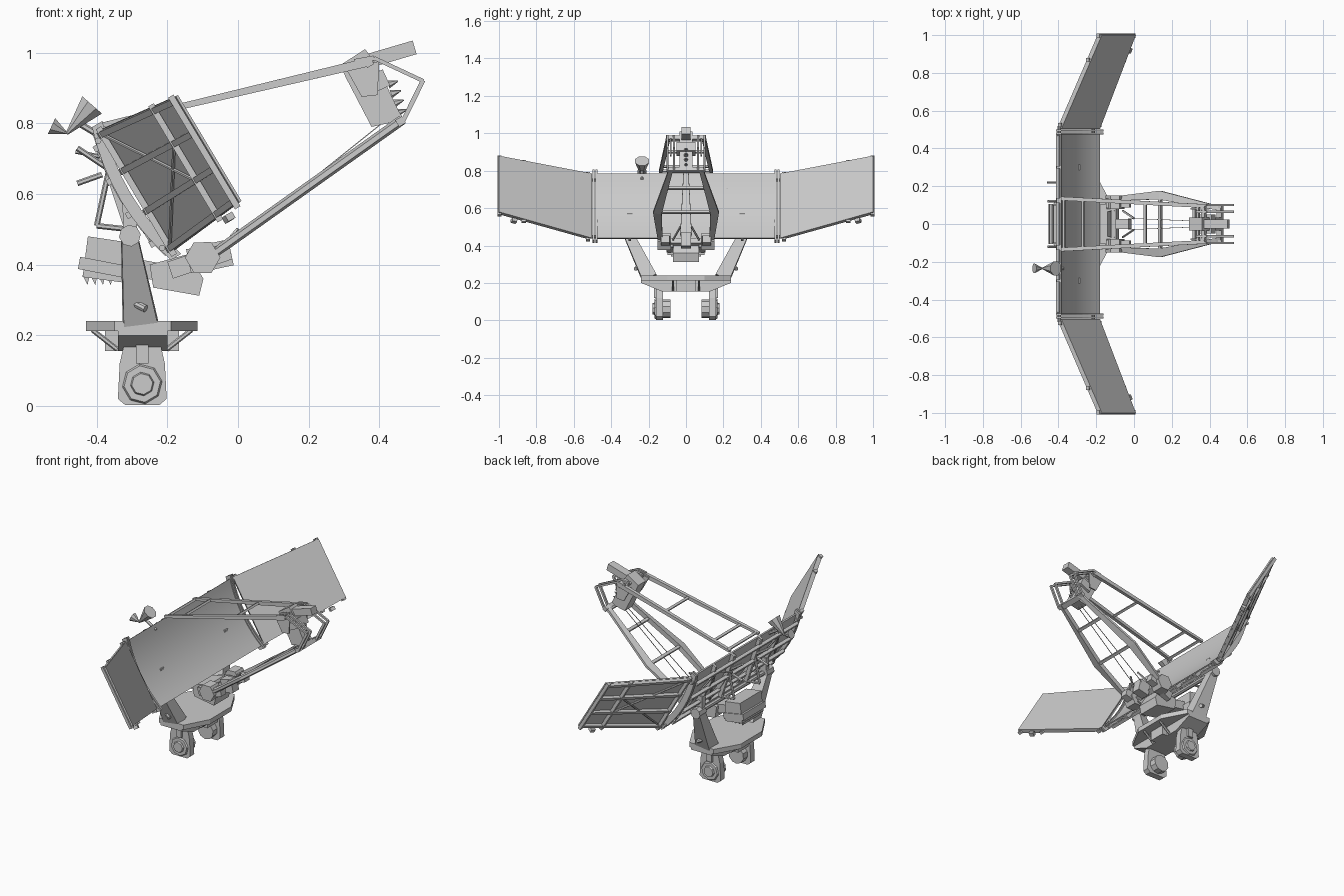
import bpy, bmesh, math
from mathutils import Vector as V

N = V((0.86, 0, 0.51))                              # direction the reflector faces
B, T = V((-0.18, 0, 0.44)), V((-0.385, 0, 0.785))   # reflector bottom and top edges


def make(name, verts, faces):
    me = bpy.data.meshes.new(name)
    me.from_pydata([tuple(v) for v in verts], [], faces)
    bm = bmesh.new()
    bm.from_mesh(me)
    bmesh.ops.recalc_face_normals(bm, faces=bm.faces)
    bm.to_mesh(me)
    bm.free()
    ob = bpy.data.objects.new(name, me)
    bpy.context.collection.objects.link(ob)
    return ob


def loft(name, a, b):
    """Closed solid between two matching rings."""
    n = len(a)
    faces = [(i, (i + 1) % n, n + (i + 1) % n, n + i) for i in range(n)]
    return make(name, list(a) + list(b), faces + [tuple(range(n)), tuple(range(n, 2 * n))])


def axes(p, q):
    d = (q - p).normalized()
    ref = N if abs(d.y) > 0.85 else V((0, 1, 0))
    u = (ref - d * ref.dot(d)).normalized()
    return u, d.cross(u)


def beam(name, p, q, s0, s1=None):
    """Box beam; sizes are (across y, in profile) at either end."""
    p, q = V(p), V(q)
    u, w = axes(p, q)
    ring = lambda c, s: [c + u * s[0] * i / 2 + w * s[1] * j / 2
                         for i, j in ((-1, -1), (1, -1), (1, 1), (-1, 1))]
    return loft(name, ring(p, s0), ring(q, s1 or s0))


def tube(name, p, q, r0, r1=None, sides=8):
    p, q = V(p), V(q)
    u, w = axes(p, q)
    r1 = r0 if r1 is None else r1
    ring = lambda c, r: [c + (u * math.cos(a) + w * math.sin(a)) * r for a in
                         [math.tau * (i + 0.5) / sides for i in range(sides)]]
    return loft(name, ring(p, r0), ring(q, r1))


def prism(name, pts, lo, hi, axis='y'):
    f = {'x': lambda a, b, c: V((c, a, b)), 'y': lambda a, b, c: V((a, c, b)),
         'z': lambda a, b, c: V((a, b, c))}[axis]
    return loft(name, [f(*p, lo) for p in pts], [f(*p, hi) for p in pts])


def curve(t, y=0, d=0.0):
    """Point on the parabolic section, d behind the surface."""
    return B.lerp(T, t) - N * (4 * 0.03 * t * (1 - t) + d) + V((0, y, 0))


# Curved centre reflector
K = 16
sec = [curve(i / K) for i in range(K + 1)] + [curve(i / K, 0, 0.008) for i in range(K, -1, -1)]
strip = [(p.x, p.z) for p in sec]
ob = prism('centre_reflector', strip, -0.478, 0.478)
bpy.context.view_layer.objects.active = ob
ob.select_set(True)
bpy.ops.object.shade_smooth_by_angle(angle=math.radians(30))
ob.select_set(False)

# Curved ribs behind the reflector
def rib(name, y0, y1, front, depth, over=0.0):
    ts = [-over + (1 + 2 * over) * i / 8 for i in range(9)]
    pts = [curve(t, 0, front) for t in ts] + [curve(t, 0, depth) for t in reversed(ts)]
    prism(name, [(p.x, p.z) for p in pts], y0, y1)

for s in (1, -1):
    rib('end_rib', s * 0.474, s * 0.484, -0.006, 0.028, 0.045)
    rib('hinge_rib', s * 0.49, s * 0.499, -0.006, 0.028, 0.045)
    for y in (0.13, 0.3):
        rib('back_rib', s * y - 0.007, s * y + 0.007, 0.007, 0.03)
    for t in (0.06, 0.94):
        tube('wing_hinge', curve(t, s * 0.465, 0.02), curve(t, s * 0.52, 0.02), 0.009)
for t in (0.12, 0.38, 0.65, 0.9):
    beam('back_rail', curve(t, -0.475, 0.03), curve(t, 0.475, 0.03), (0.018, 0.018))
for s in (1, -1):
    for a, b in ((0.13, 0.3), (0.47, 0.3)):
        tube('back_brace', curve(0.12, s * a, 0.032), curve(0.9, s * b, 0.032), 0.005, sides=5)

# Flat folded wings with back frames
for s in (1, -1):
    c = [V((-0.18, s * 0.503, 0.44)), V((0.01, s, 0.58)), V((-0.17, s, 0.88)), V((-0.385, s * 0.503, 0.785))]
    wn = (c[1] - c[0]).cross(c[3] - c[0]).normalized()
    if wn.x < 0:
        wn = -wn
    loft('wing_panel', c, [p - wn * 0.008 for p in c])
    W = lambda u, t, d=0.016: c[0].lerp(c[1], u).lerp(c[3].lerp(c[2], u), t) - wn * d
    for u in (0.03, 0.72, 0.98):
        beam('wing_rib', W(u, -0.03), W(u, 1.02), (0.022, 0.018))
    for t in (0.03, 0.34, 0.67, 0.97):
        beam('wing_rail', W(0.01, t), W(0.99, t), (0.018, 0.018))
    tube('wing_brace', W(0.05, 0.05), W(0.7, 0.65), 0.005, sides=5)
    tube('wing_brace', W(0.05, 0.95), W(0.7, 0.35), 0.005, sides=5)
    beam('wing_latch', W(0.8, -0.05), W(0.85, -0.05), (0.025, 0.02))

# Pedestal platform and hull
prism('platform', [(-0.43, -0.1), (-0.35, -0.24), (-0.19, -0.24), (-0.115, -0.1),
                   (-0.115, 0.1), (-0.19, 0.24), (-0.35, 0.24), (-0.43, 0.1)], 0.212, 0.24, 'z')
prism('hull', [(-0.24, 0.22), (-0.24, 0.2), (-0.13, 0.155), (0.13, 0.155), (0.24, 0.2), (0.24, 0.22)],
      -0.34, -0.2, 'x')
for x in (-1, 1):
    beam('platform_mount', (-0.272 + x * 0.06, 0, 0.19), (-0.272 + x * 0.105, 0, 0.19), (0.1, 0.07))
    for y in (-0.07, 0.07):
        tube('platform_strut', (-0.272 + x * 0.07, y, 0.16), (-0.272 + x * 0.14, y, 0.215), 0.007, sides=6)

# Feet with bearing drums
for s in (1, -1):
    prism('foot_leg', [(-0.312, 0.22), (-0.335, 0.12), (-0.34, 0.02), (-0.32, 0.003), (-0.222, 0.003),
                       (-0.202, 0.02), (-0.207, 0.12), (-0.23, 0.22)], s * 0.122, s * 0.16)
    tube('foot_cap', (-0.271, s * 0.155, 0.062), (-0.271, s * 0.168, 0.062), 0.06, 0.052)
    tube('foot_hub', (-0.271, s * 0.165, 0.062), (-0.271, s * 0.178, 0.062), 0.035, 0.03)
    tube('foot_drum', (-0.271, s * 0.125, 0.062), (-0.271, s * 0.082, 0.062), 0.05, sides=10)
    beam('leg_stiffener', (-0.271, s * 0.165, 0.12), (-0.271, s * 0.165, 0.23), (0.014, 0.035))

    # Yoke arms and elevation pivots
    beam('yoke_arm', (-0.275, s * 0.195, 0.225), (-0.308, s * 0.32, 0.485), (0.08, 0.1), (0.05, 0.045))
    tube('pivot', (-0.306, s * 0.285, 0.482), (-0.306, s * 0.35, 0.482), 0.031)
    beam('pivot_lug', (-0.306, s * 0.3, 0.485), curve(0.45, s * 0.3, 0.01), (0.03, 0.04))
    tube('arm_knob', (-0.3, s * 0.25, 0.295), (-0.262, s * 0.27, 0.275), 0.011)

    # Braced frames behind the reflector
    y = s * 0.12
    mast = [(-0.4, y, 0.51), (-0.365, y, 0.67), (-0.455, y, 0.73), (-0.385, y, 0.655), (-0.455, y, 0.63)]
    for a, b in ((0, 1), (1, 2), (3, 4)):
        tube('rear_strut', mast[a], mast[b], 0.008, sides=6)
    tube('rear_strut', mast[0], (-0.31, y, 0.5), 0.008, sides=6)
    beam('rear_post', (-0.31, y, 0.5), (-0.4, y, 0.77), (0.018, 0.022))
tube('pivot_shaft', (-0.306, -0.3, 0.482), (-0.306, 0.3, 0.482), 0.014)

# Tilting counterweight box with fins and the cradle beam
prism('counterweight', [(-0.425, 0.48), (-0.44, 0.365), (-0.33, 0.35), (-0.325, 0.465)], -0.1, 0.1)
beam('counterweight_band', (-0.45, 0, 0.405), (-0.32, 0, 0.38), (0.21, 0.035))
for i in range(4):
    x = -0.43 + i * 0.022
    prism('cooling_fin', [(x - 0.01, 0.37), (x + 0.01, 0.37), (x + 0.004, 0.342)], -0.08, 0.08)
beam('cradle_beam', (-0.34, 0, 0.4), (-0.2, 0, 0.375), (0.1, 0.05))
prism('cradle_box', [(-0.25, 0.4), (-0.24, 0.335), (-0.11, 0.312), (-0.098, 0.36), (-0.14, 0.43)], -0.07, 0.07)

# Lower boom hinge drums
for s in (1, -1):
    tube('hinge_drum', (-0.1, s * 0.08, 0.42), (-0.1, s * 0.152, 0.42), 0.05, sides=6)
    beam('hinge_bracket', (-0.14, s * 0.11, 0.41), (-0.02, s * 0.11, 0.435), (0.05, 0.07), (0.045, 0.04))
    beam('cradle_arm', (-0.19, s * 0.08, 0.385), (-0.1, s * 0.09, 0.415), (0.04, 0.05))
    tube('lower_strut', (-0.06, s * 0.07, 0.43), (0.0, s * 0.03, 0.5), 0.006, sides=5)
beam('hinge_axle', (-0.1, -0.1, 0.42), (-0.1, 0.1, 0.42), (0.03, 0.03))
beam('drive_unit', (-0.09, 0, 0.42), (-0.02, 0, 0.435), (0.055, 0.075))

# Lower boom: two bulged rails with cross bars
low0, low1 = V((-0.07, 0, 0.43)), V((0.465, 0, 0.81))
for s in (1, -1):
    up = V((-0.58, 0, 0.82)) * 0.014
    st = [(0.0, 0.125, 0.15), (0.39, 0.13, 0.176), (0.95, 0.075, 0.098), (1.0, 0.07, 0.095)]
    for (t0, i0, o0), (t1, i1, o1) in zip(st, st[1:]):
        ring = lambda t, i, o: [low0.lerp(low1, t) + V((0, s * y, 0)) + up * k
                                for y, k in ((i, -1), (o, -0.5), (o, 0.5), (i, 1))]
        loft('lower_boom_rail', ring(t0, i0, o0), ring(t1, i1, o1))
    # Upper boom rails
    beam('upper_boom_rail', (-0.385, s * 0.135, 0.795), (0.375, s * 0.095, 0.975), (0.02, 0.014), (0.02, 0.025))
    tube('boom_cable', (-0.03, s * 0.03, 0.45), (0.42, s * 0.012, 0.81), 0.002, sides=4)
for t, y in ((0.39, 0.14), (0.73, 0.105), (0.97, 0.085)):
    p = low0.lerp(low1, t)
    beam('lower_crossbar', p - V((0, y, 0)), p + V((0, y, 0)), (0.016, 0.016))
for x, y in ((-0.37, 0.135), (-0.27, 0.13), (0.06, 0.113), (0.34, 0.1)):
    z = 0.795 + (x + 0.385) * 0.237
    beam('upper_crossbar', (x, -y, z), (x, y, z), (0.013, 0.013))

# Feed head: plate, horn housing and bent guard rods
prism('feed_body', [(0.29, 0.965), (0.305, 0.93), (0.378, 0.79), (0.47, 0.81), (0.455, 0.835),
                    (0.39, 0.97), (0.36, 1.01)], -0.035, 0.035)
beam('feed_housing', (0.33, 0, 0.965), (0.5, 0, 1.015), (0.05, 0.04))
beam('feed_base', (0.355, 0, 0.9), (0.42, 0, 0.93), (0.1, 0.05))
for i in range(4):
    c = V((0.425 + i * 0.008, 0, 0.91 - i * 0.027))
    tube('feed_horn', c, c + V((0.028, 0, 0.01)), 0.012, 0.002, sides=6)
for x, z in ((0.37, 0.972), (0.46, 0.805)):
    beam('feed_crossbar', (x, -0.105, z), (x, 0.105, z), (0.022, 0.022))
for y in (-0.1, -0.065, 0.065, 0.1):
    beam('guard_rod', (0.33, y, 0.975), (0.385, y, 0.985), (0.012, 0.014))
    beam('guard_rod', (0.385, y, 0.985), (0.524, y, 0.92), (0.011, 0.011))
    beam('guard_rod', (0.524, y, 0.922), (0.468, y, 0.808), (0.011, 0.013))
for s in (1, -1):
    prism('feed_side_plate', [(0.3, 0.965), (0.35, 0.875), (0.395, 0.88), (0.4, 0.975)], s * 0.078, s * 0.086)

# Small auxiliary twin-cone aerial on the rear
tube('aerial_dish', (-0.485, -0.235, 0.77), (-0.413, -0.235, 0.852), 0.004, 0.04, sides=8)
tube('aerial_horn', (-0.485, -0.235, 0.772), (-0.528, -0.235, 0.792), 0.003, 0.027, sides=8)
tube('aerial_mount', (-0.45, -0.235, 0.8), (-0.375, -0.235, 0.755), 0.009, sides=6)
tube('rear_probe', (-0.46, 0.22, 0.72), (-0.36, 0.22, 0.7), 0.006, sides=6)
